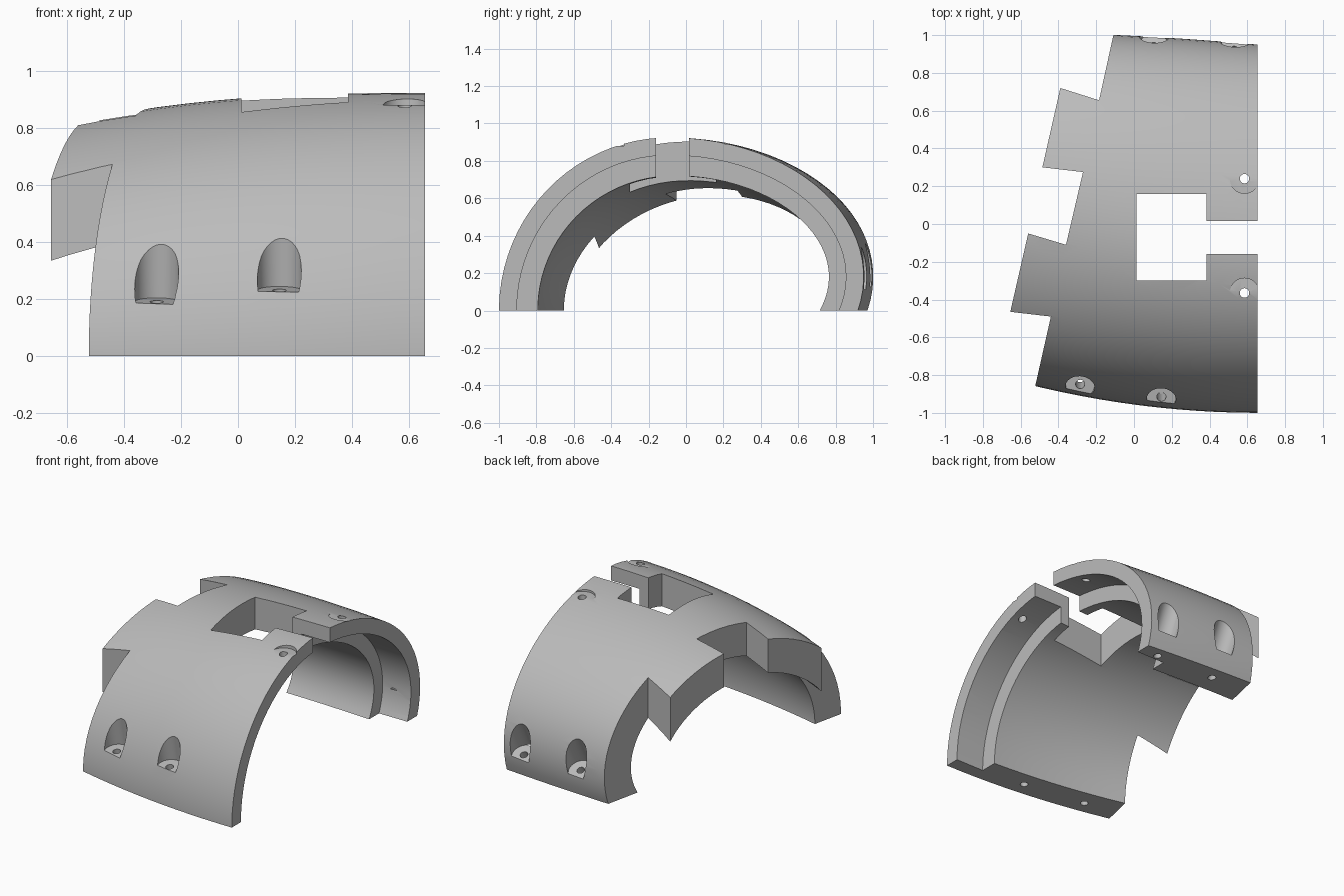
import bpy, bmesh, math
from mathutils import Matrix, Vector

cube = bpy.data.objects.get("Cube")
if cube:
    bpy.data.objects.remove(cube, do_unlink=True)

grey = bpy.data.materials.new("plain_grey")
grey.use_nodes = True
grey.diffuse_color = (0.5, 0.5, 0.5, 1)
grey.node_tree.nodes["Principled BSDF"].inputs["Base Color"].default_value = (0.5, 0.5, 0.5, 1)

RIM = 0.655


def finish(name, bm):
    bmesh.ops.recalc_face_normals(bm, faces=bm.faces)
    mesh = bpy.data.meshes.new(name)
    bm.to_mesh(mesh)
    bm.free()
    mesh.materials.append(grey)
    obj = bpy.data.objects.new(name, mesh)
    bpy.context.collection.objects.link(obj)
    return obj


def arch_point(t, angle, depth):
    """Section point (y, z) at distance t from the rim, sunk inward by depth."""
    top = 0.925 - 0.035 * t ** 2 - 0.027 * t ** 3
    left = -1 + 0.102 * t * t
    right = 0.95 + 0.09 * t - 0.03 * t * t
    mid = -0.09 + 0.12 * t + 0.06 * t * t
    c, s = math.cos(angle), math.sin(angle)
    if c < 0:
        a, b, base = mid - left, top, 0
    else:
        a, b, base = right - mid, top - 0.18, 0.18
    n = Vector((c / a, s / b)).normalized()
    return mid + a * c - n.x * depth, base + b * s - n.y * depth


def arch(name, x0, x1, outer, inner, taper, steps=14, segments=56):
    """Loft a thick arch between two stations; taper 0 keeps the rim section."""
    bm = bmesh.new()
    angles = [math.radians(200 - 240 * i / segments) for i in range(segments + 1)]
    rings = []
    for k in range(steps + 1):
        x = x0 + (x1 - x0) * k / steps
        t = (RIM - x) * taper
        pts = [arch_point(t, a, outer) for a in angles]
        pts += [arch_point(t, a, inner + 0.014 * t) for a in reversed(angles)]
        rings.append([bm.verts.new((x, y, z)) for y, z in pts])
    n = len(rings[0])
    for r, q in zip(rings, rings[1:]):
        for i in range(n):
            j = (i + 1) % n
            bm.faces.new((r[i], r[j], q[j], q[i]))
    for r in (rings[0], rings[-1]):
        for i in range(segments):
            bm.faces.new((r[i], r[i + 1], r[n - 2 - i], r[n - 1 - i]))
    return finish(name, bm)


def prism(name, outline, z0, z1):
    bm = bmesh.new()
    face = bm.faces.new([bm.verts.new((x, y, z0)) for x, y in outline])
    ext = bmesh.ops.extrude_face_region(bm, geom=[face])
    moved = [v for v in ext["geom"] if isinstance(v, bmesh.types.BMVert)]
    bmesh.ops.translate(bm, verts=moved, vec=(0, 0, z1 - z0))
    return finish(name, bm)


def rod(name, origin, start, end, radius, lean=0):
    """Cylinder from start to end along an axis through origin leaning in y."""
    bm = bmesh.new()
    place = (Matrix.Translation(origin) @ Matrix.Rotation(-lean, 4, "X")
             @ Matrix.Translation((0, 0, (start + end) / 2)))
    bmesh.ops.create_cone(bm, cap_ends=True, segments=32, radius1=radius,
                          radius2=radius, depth=end - start, matrix=place)
    return finish(name, bm)


def cut(target, cutter, operation="DIFFERENCE"):
    cutter.hide_render = True
    mod = target.modifiers.new("cut", "BOOLEAN")
    mod.operation = operation
    mod.solver = "EXACT"
    mod.object = cutter
    bpy.ops.object.select_all(action="DESELECT")
    bpy.context.view_layer.objects.active = target
    target.select_set(True)
    bpy.ops.object.modifier_apply(modifier=mod.name)
    bpy.data.objects.remove(cutter, do_unlink=True)


# Thick arched shell with a straight rebate inside its open rim
shell = arch("arched_shell", -0.8, RIM, 0, 0.2, taper=1)
cut(shell, arch("rebate_cutter", 0.45, 0.8, 0.095, 0.3, taper=0, steps=1))

# Plan outline: window with slot, and the toothed slanted end
outline = [(0.8, -1.2), (0.8, -0.16), (0.385, -0.16), (0.385, -0.3),
           (0.012, -0.3), (0.012, 0.16), (0.385, 0.16), (0.385, 0.015),
           (0.8, 0.015), (0.8, 1.2), (-0.065, 1.2), (-0.185, 0.655),
           (-0.39, 0.72), (-0.485, 0.3), (-0.27, 0.275), (-0.36, -0.11),
           (-0.56, -0.05), (-0.655, -0.465), (-0.44, -0.49), (-0.6, -1.2)]
cut(shell, prism("outline_cutter", outline, 0, 1.3), "INTERSECT")

# Leaning screw pockets and bores in the front and back walls
for origin, lean in (((-0.285, -0.848, 0.19), -0.18), ((0.145, -0.915, 0.23), -0.18),
                     ((0.105, 0.94, 0.15), 0.46), ((0.53, 0.92, 0.13), 0.46)):
    cut(shell, rod("pocket_cutter", origin, 0, 0.6, 0.077, lean))
    cut(shell, rod("bore_cutter", origin, -0.4, 0.05, 0.024, lean))

# Counterbored holes in the top of the rim
for origin in ((0.585, -0.365, 0.88), (0.585, 0.24, 0.89)):
    cut(shell, rod("counterbore_cutter", origin, 0, 0.3, 0.078))
    cut(shell, rod("rim_hole_cutter", origin, -0.4, 0.1, 0.025))

bpy.ops.object.select_all(action="DESELECT")
shell.select_set(True)
bpy.context.view_layer.objects.active = shell
bpy.ops.object.shade_smooth_by_angle(angle=math.radians(25))
